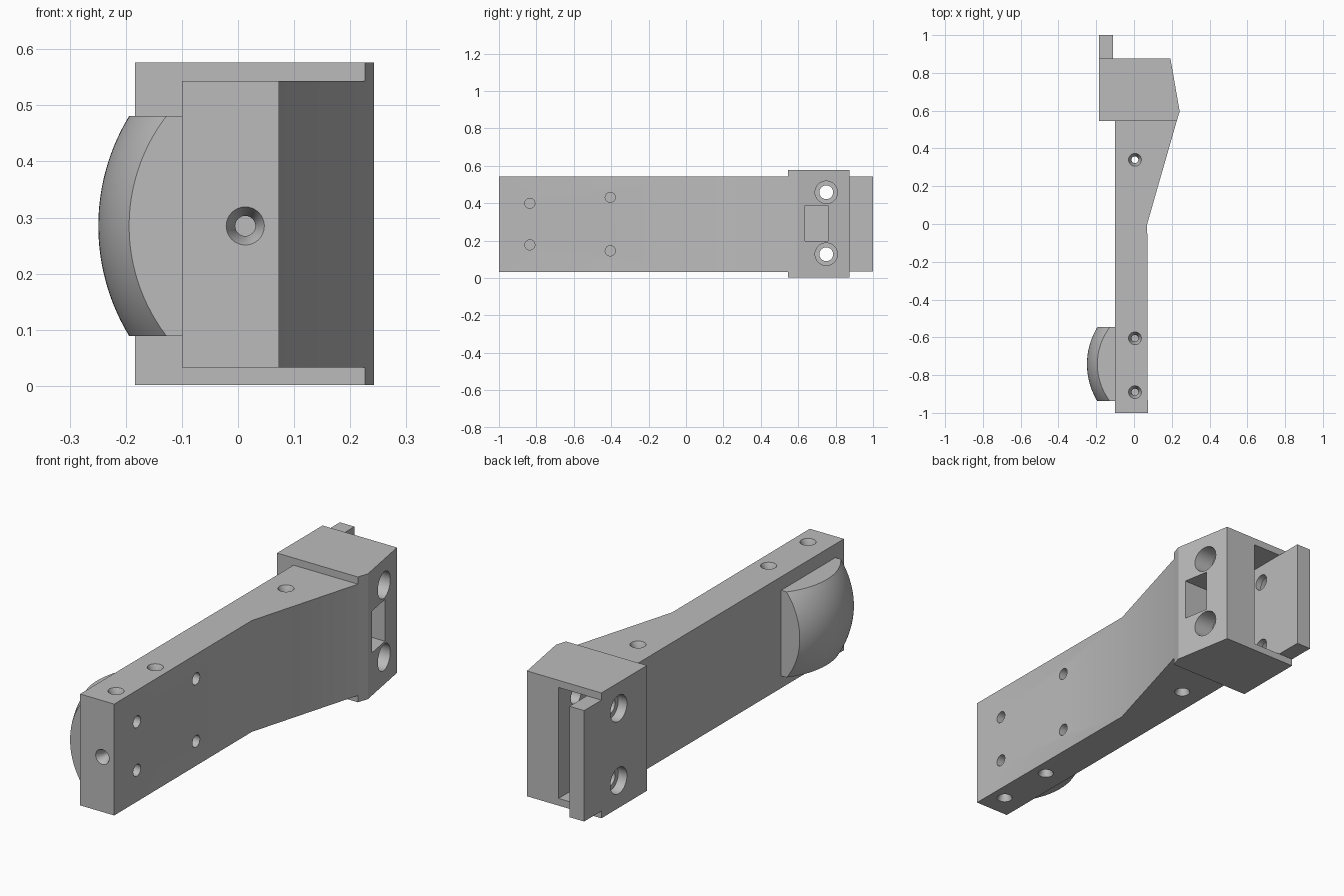
import bpy, bmesh, math
from mathutils import Matrix, Vector

if "Cube" in bpy.data.objects:
    bpy.data.objects.remove(bpy.data.objects["Cube"], do_unlink=True)

GREY = (0.5, 0.5, 0.5, 1)
grey = bpy.data.materials.new("plain_grey")
grey.use_nodes = True
grey.diffuse_color = GREY
grey.node_tree.nodes["Principled BSDF"].inputs["Base Color"].default_value = GREY

MID = 0.288  # mid height of the whole part


def finish(name, bm):
    bmesh.ops.recalc_face_normals(bm, faces=bm.faces)
    mesh = bpy.data.meshes.new(name)
    bm.to_mesh(mesh)
    bm.free()
    mesh.materials.append(grey)
    obj = bpy.data.objects.new(name, mesh)
    bpy.context.scene.collection.objects.link(obj)
    return obj


def prism(name, outline, z0, z1):
    """Plan outline raised from z0 to z1."""
    bm = bmesh.new()
    face = bm.faces.new([bm.verts.new((x, y, z0)) for x, y in outline])
    top = bmesh.ops.extrude_face_region(bm, geom=[face])["geom"]
    bmesh.ops.translate(bm, vec=(0, 0, z1 - z0),
                        verts=[v for v in top if isinstance(v, bmesh.types.BMVert)])
    return finish(name, bm)


def box(name, x0, x1, y0, y1, z0, z1):
    return prism(name, [(x0, y0), (x1, y0), (x1, y1), (x0, y1)], z0, z1)


def drill(start, direction, profile, sides=32):
    """Stepped round cutter: profile holds (depth, radius) pairs."""
    bm = bmesh.new()
    turn = Vector(direction).to_track_quat('Z', 'Y').to_matrix().to_4x4()
    place = Matrix.Translation(start) @ turn
    rings = []
    for depth, r in profile:
        angles = [2 * math.pi * i / sides for i in range(sides)]
        rings.append([bm.verts.new(place @ Vector((r * math.cos(a), r * math.sin(a), depth)))
                      for a in angles])
    for a, b in zip(rings, rings[1:]):
        for i in range(sides):
            j = (i + 1) % sides
            bm.faces.new((a[i], a[j], b[j], b[i]))
    bm.faces.new(rings[0])
    bm.faces.new(rings[-1])
    cutter = finish("cutter", bm)
    cutter.hide_render = True
    return cutter


def cut(obj, cutters):
    bpy.context.view_layer.objects.active = obj
    for c in cutters:
        mod = obj.modifiers.new("cut", 'BOOLEAN')
        mod.operation = 'DIFFERENCE'
        mod.solver = 'EXACT'
        mod.object = c
        bpy.ops.object.modifier_apply(modifier=mod.name)
        bpy.data.objects.remove(c, do_unlink=True)


# Long arm, flaring toward the head
arm = prism("arm", [(-0.1, -1), (0.073, -1), (0.07, 0), (0.226, 0.545), (-0.1, 0.545)],
            0.033, 0.543)

# Countersunk holes on the top, bottom and front end, plain holes on the side
sink = [(-0.01, 0.034), (0, 0.034), (0.035, 0.018), (0.12, 0.018)]
through = sink[:3] + [(0.3, 0.018)]
holes = [drill((0.013, -1, MID - 0.003), (0, 1, 0), sink[:3] + [(0.08, 0.018)])]
for y, shape in ((0.34, through), (-0.605, sink), (-0.89, sink)):
    holes.append(drill((0.005, y, 0.543), (0, 0, -1), shape))
    holes.append(drill((0.005, y, 0.033), (0, 0, 1), shape))
for y, offset in ((-0.835, 0.111), (-0.405, 0.143)):
    for side in (-1, 1):
        holes.append(drill((0.072, y, MID + side * offset), (-1, 0, 0),
                           [(-0.01, 0.027), (0.06, 0.027)]))
cut(arm, holes)

# Head block with a rear slot, a side pocket and two stepped bolt holes
head = prism("head", [(-0.184, 0.545), (0.226, 0.545), (0.242, 0.595),
                      (0.193, 0.875), (-0.184, 0.875)], 0.002, 0.576)
slot = box("slot_cutter", -0.11, 0.033, 0.6, 0.95, 0.035, 0.543)
pocket = box("pocket_cutter", 0.1, 0.3, 0.635, 0.758, 0.197, 0.388)
bolts = [drill((-0.25, 0.75, z), (1, 0, 0),
               [(0, 0.06), (0.11, 0.06), (0.11, 0.037), (0.38, 0.037), (0.38, 0.06), (0.55, 0.06)])
         for z in (0.127, 0.458)]
cut(head, [slot, pocket] + bolts)

# Tongue carrying on from the slotted wall
tongue = box("tongue", -0.184, -0.11, 0.875, 1, 0.035, 0.543)

# Square pad with a spherical face
bm = bmesh.new()
HALF, RADIUS = 0.196, 0.377
bmesh.ops.create_grid(bm, x_segments=28, y_segments=28, size=HALF)
for v in bm.verts:
    a, b = v.co.x, v.co.y
    v.co = (0.128 - math.sqrt(RADIUS ** 2 - a * a - b * b), a - 0.742, b + 0.285)
rim = [e for e in bm.edges if e.is_boundary]
skirt = bmesh.ops.extrude_edge_only(bm, edges=rim)["geom"]
for v in skirt:
    if isinstance(v, bmesh.types.BMVert):
        v.co.x = -0.1
bmesh.ops.holes_fill(bm, edges=[e for e in bm.edges if e.is_boundary], sides=0)
pad = finish("domed_pad", bm)

# Smooth the round surfaces and keep the edges sharp
bpy.ops.object.select_all(action='DESELECT')
for obj in (arm, head, tongue, pad):
    obj.select_set(True)
bpy.context.view_layer.objects.active = arm
bpy.ops.object.shade_smooth_by_angle(angle=math.radians(25))
